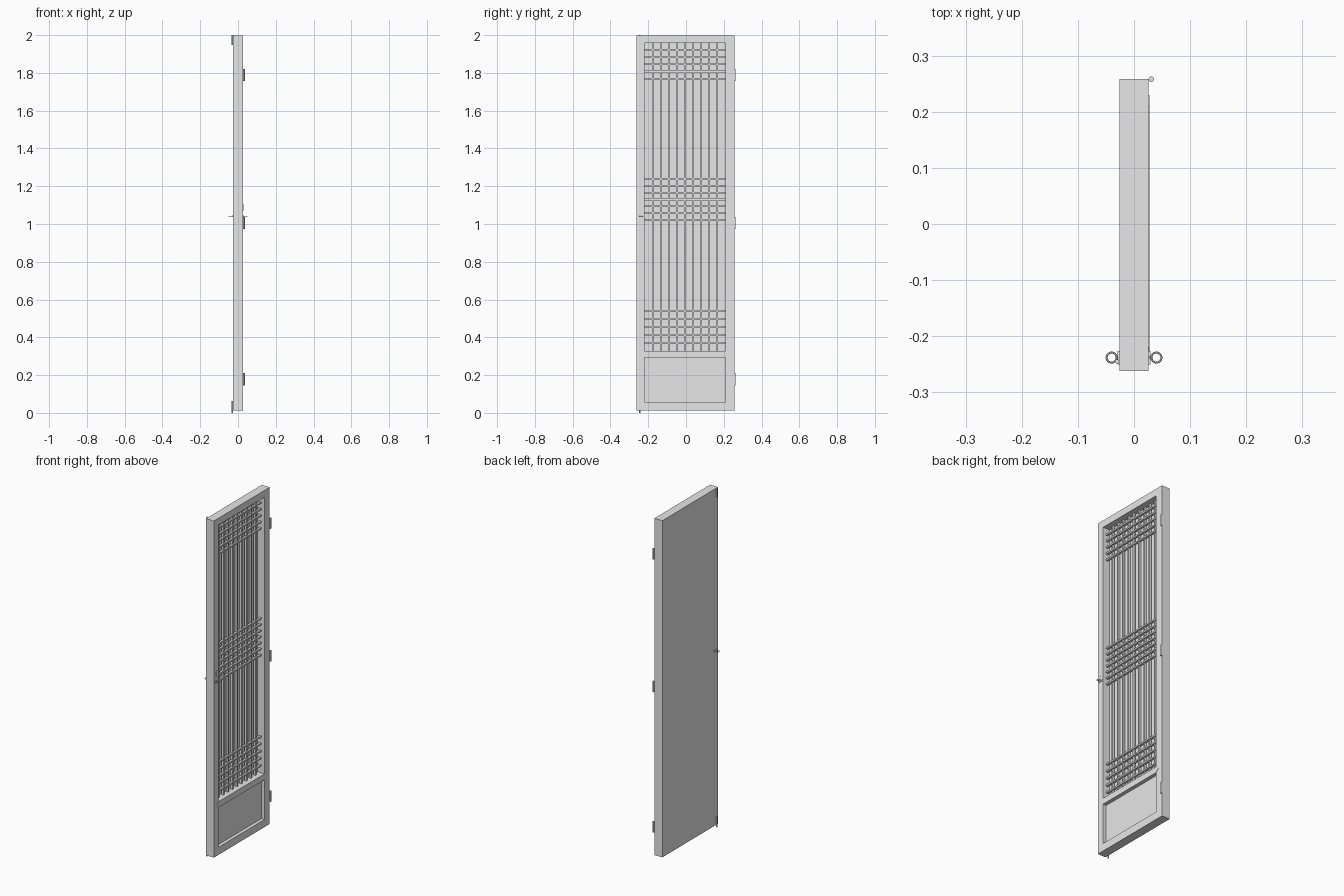
import bpy, bmesh, math
from mathutils import Matrix, Vector

old = bpy.data.objects.get("Cube")
if old:
    bpy.data.objects.remove(old, do_unlink=True)

grey = bpy.data.materials.new("plain_grey")
grey.use_nodes = True
grey.diffuse_color = (0.8, 0.8, 0.8, 1)
grey.node_tree.nodes["Principled BSDF"].inputs["Base Color"].default_value = grey.diffuse_color


def finish(name, bm):
    bmesh.ops.recalc_face_normals(bm, faces=bm.faces)
    mesh = bpy.data.meshes.new(name)
    bm.to_mesh(mesh)
    bm.free()
    mesh.materials.append(grey)
    obj = bpy.data.objects.new(name, mesh)
    bpy.context.collection.objects.link(obj)
    return obj


def add_box(bm, x, y, z):
    """Box from (low, high) ranges."""
    size = Vector([r[1] - r[0] for r in (x, y, z)])
    mid = Vector([(r[0] + r[1]) / 2 for r in (x, y, z)])
    bmesh.ops.create_cube(bm, size=1, matrix=Matrix.Translation(mid) @ Matrix.Diagonal(size).to_4x4())


def box(name, x, y, z):
    bm = bmesh.new()
    add_box(bm, x, y, z)
    return finish(name, bm)


def rod(name, x, y, z, radius, sides=12):
    bm = bmesh.new()
    bmesh.ops.create_cone(bm, cap_ends=True, segments=sides, radius1=radius, radius2=radius,
                          depth=z[1] - z[0], matrix=Matrix.Translation((x, y, sum(z) / 2)))
    return smooth(finish(name, bm))


def smooth(obj):
    bpy.ops.object.select_all(action="DESELECT")
    obj.select_set(True)
    bpy.context.view_layer.objects.active = obj
    bpy.ops.object.shade_smooth_by_angle(angle=math.radians(40))
    return obj


FRONT, BACK = 0.026, -0.026
LEFT, RIGHT = -0.219, 0.209          # opening limits along y
SILL, HEAD = 0.31, 1.957

# Door slab with the lattice opening and the lower panel recessed into it
door = box("door_frame", (BACK, FRONT), (-0.262, 0.258), (0.012, 1.998))
for depth, low, high in ((-0.018, SILL, HEAD), (0.006, 0.057, 0.295)):
    cutter = box("recess_cutter", (depth, 0.1), (LEFT, RIGHT), (low, high))
    cutter.hide_render = True
    mod = door.modifiers.new("recess", "BOOLEAN")
    mod.operation, mod.solver, mod.object = "DIFFERENCE", "EXACT", cutter
    bpy.context.view_layer.objects.active = door
    bpy.ops.object.modifier_apply(modifier=mod.name)
    bpy.data.objects.remove(cutter, do_unlink=True)

# Middle rail with pointed ends
bm = bmesh.new()
outline = [(-0.24, SILL), (LEFT, 0.292), (RIGHT, 0.292),
           (0.23, SILL), (RIGHT, 0.327), (LEFT, 0.327)]
face = bm.faces.new([bm.verts.new((-0.018, y, z)) for y, z in outline])
new = bmesh.ops.extrude_face_region(bm, geom=[face])["geom"]
bmesh.ops.translate(bm, vec=(FRONT + 0.0195, 0, 0),
                    verts=[v for v in new if isinstance(v, bmesh.types.BMVert)])
finish("pointed_rail", bm)

# Upright lattice bars
half = 0.0045
bm = bmesh.new()
for i in range(1, 10):
    y = LEFT + (RIGHT - LEFT) * i / 10
    add_box(bm, (-0.012, 0.001), (y - half, y + half), (SILL, HEAD))
finish("upright_bars", bm)

# Three groups of cross bars: lowest height, spacing, count
bm = bmesh.new()
for start, step, count in ((0.371, 0.0425, 5), (1.022, 0.036, 7), (1.769, 0.038, 5)):
    for i in range(count):
        z = start + step * i
        add_box(bm, (-0.007, 0.006), (LEFT, RIGHT), (z - half, z + half))
finish("cross_bars", bm)

# Hinge barrels
for name, z in (("lower", 0.178), ("middle", 1.005), ("upper", 1.788)):
    rod(name + "_hinge", 0.031, 0.258, (z - 0.032, z + 0.032), 0.005)

# Ring pulls with backplates on both faces
HANDLE_Y, HANDLE_Z = -0.238, 1.042
for name, side in (("inner", 1), ("outer", -1)):
    box(name + "_pull_plate", sorted((side * 0.0255, side * 0.029)),
        (HANDLE_Y - 0.012, HANDLE_Y + 0.012), (HANDLE_Z - 0.006, HANDLE_Z + 0.006))
    bpy.ops.mesh.primitive_torus_add(location=(side * 0.04, HANDLE_Y, HANDLE_Z), major_radius=0.009,
                                     minor_radius=0.0018, major_segments=16, minor_segments=6)
    ring = bpy.context.object
    ring.name = name + "_pull_ring"
    ring.data.materials.append(grey)
    smooth(ring)

# Small catch above the inner pull
box("catch", (0.0255, 0.028), (HANDLE_Y - 0.003, HANDLE_Y + 0.003), (1.07, 1.105))

# Slide bolts at the top and bottom of the flat face
for name, z in (("top", (1.948, 2.0)), ("bottom", (0, 0.062))):
    rod(name + "_bolt", -0.03, -0.245, z, 0.004, 8)
